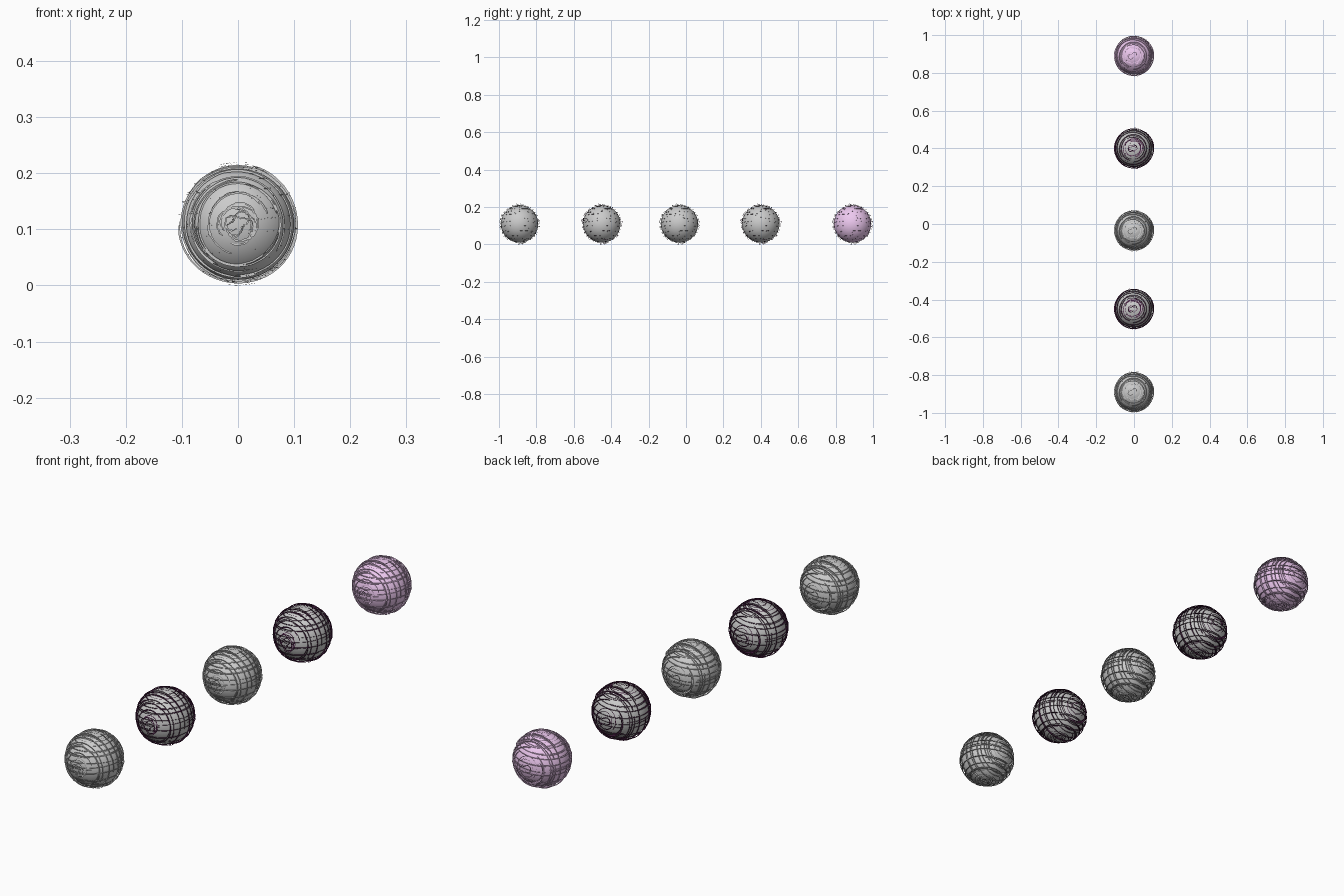
import bpy, bmesh, math, random
from mathutils import Matrix, Vector

if "Cube" in bpy.data.objects:
    bpy.data.objects.remove(bpy.data.objects["Cube"])

BALL_Y = [-0.89, -0.45, -0.035, 0.40, 0.89]
CENTRE_Z = 0.11
RADIUS = 0.10


def material(name, colour):
    mat = bpy.data.materials.new(name)
    mat.diffuse_color = colour
    mat.use_nodes = True
    mat.node_tree.nodes["Principled BSDF"].inputs["Base Color"].default_value = mat.diffuse_color
    return mat


pink = material("pink", (0.85, 0.58, 0.87, 1))
plum = material("dark_plum", (0.07, 0.015, 0.06, 1))


def add_stroke(bm, rot, h, shell, width, start, span):
    """Flat broken ring lying in its own plane, hugging the ball at height h."""
    n = max(8, int(span * 9))
    p1, p2 = random.uniform(0, 6.28), random.uniform(0, 6.28)
    prev = None
    for i in range(n + 1):
        a = start + span * i / n
        hh = h + 0.0012 * math.sin(2 * a + p1) + random.uniform(-0.0003, 0.0003)
        r = math.sqrt(max(shell * shell - hh * hh, 0.0001))
        r += 0.0008 * math.sin(3 * a + p2)
        w = width * (0.35 if i in (0, n) else 1.0) / 2
        pair = [bm.verts.new(rot @ Vector((q * math.cos(a), q * math.sin(a), hh)))
                for q in (r - w, r + w)]
        if prev:
            bm.faces.new((prev[0], prev[1], pair[1], pair[0]))
        prev = pair


def build_strokes():
    """Two families of strokes: around the upright axis and around the y axis."""
    random.seed(7)
    bm = bmesh.new()
    families = (Matrix.Rotation(math.radians(-4), 3, 'Y'),
                Matrix.Rotation(math.radians(90), 3, 'X'))
    for rot in families:
        for k in range(13):
            band = 0.097 * math.sin(math.radians(-80 + 160 * k / 12))
            band += random.uniform(-0.004, 0.004)
            for _ in range(3):
                h = max(-0.1, min(0.1, band + random.uniform(-0.004, 0.004)))
                add_stroke(bm, rot, h, random.uniform(0.1025, 0.1065),
                           random.uniform(0.002, 0.0036),
                           random.uniform(0, 6.28), random.uniform(2.0, 5.8))
    # a few tiny loops near the poles reach the outer limit
        for side in (-1, 1):
            for h in (0.1025, 0.105, 0.1085):
                add_stroke(bm, rot, side * h, h + 0.0015, 0.003,
                           random.uniform(0, 6.28), 5.0)
    mesh = bpy.data.meshes.new("sketch_strokes")
    bm.to_mesh(mesh)
    bm.free()
    return mesh


# balls with their sketchy ring strokes
stroke_mesh = build_strokes()
for i, y in enumerate(BALL_Y):
    bpy.ops.mesh.primitive_uv_sphere_add(segments=48, ring_count=24, radius=RADIUS,
                                         location=(0, y, CENTRE_Z))
    ball = bpy.context.object
    ball.name = f"ball_{i + 1}"
    bpy.ops.object.shade_smooth()

    strokes = bpy.data.objects.new(f"ring_strokes_{i + 1}", stroke_mesh.copy())
    strokes.location = (0, y, CENTRE_Z)
    bpy.context.collection.objects.link(strokes)

    if i == 4:
        ball.data.materials.append(pink)
        strokes.data.materials.append(pink)
    elif i in (1, 3):
        strokes.data.materials.append(plum)
